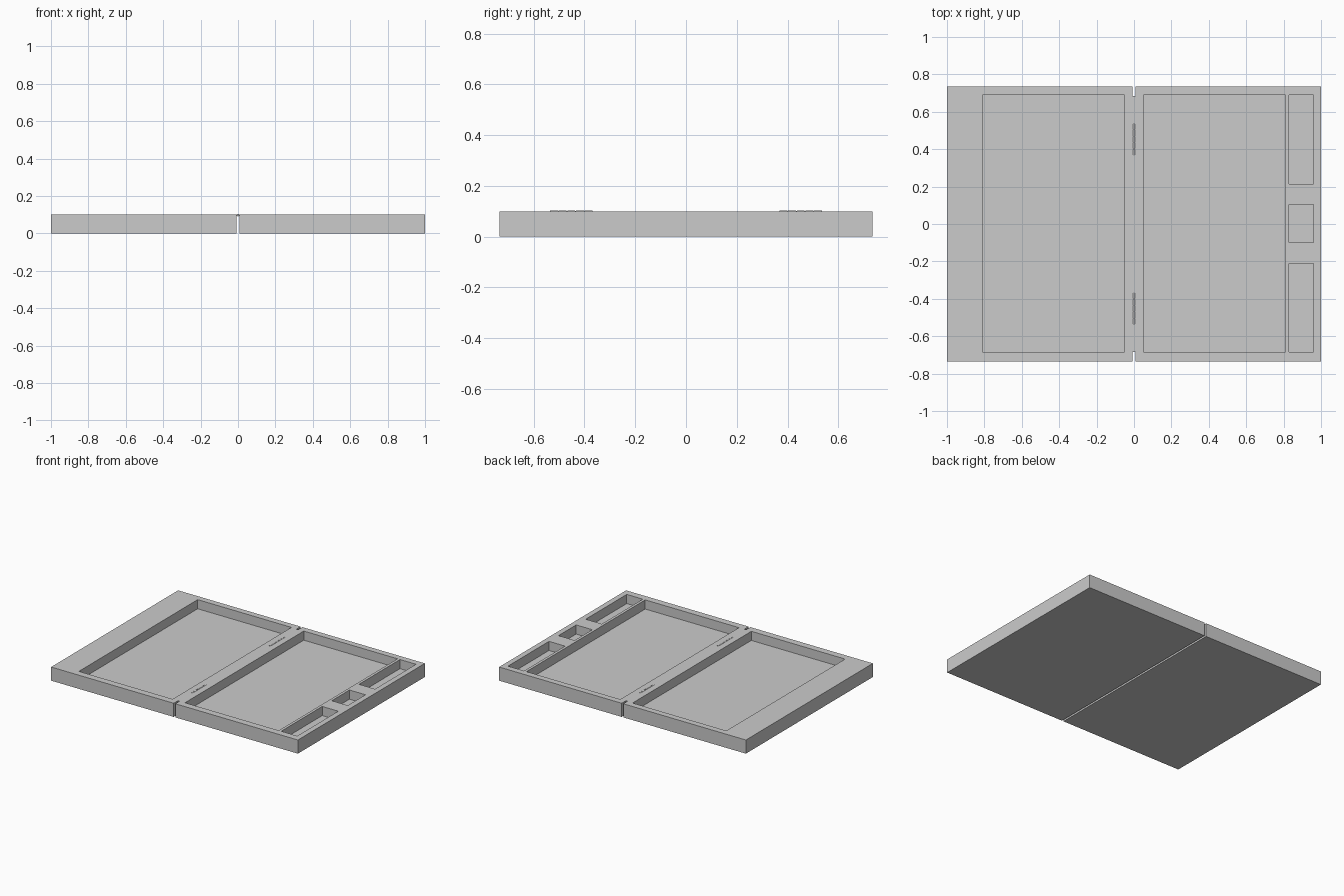
import bpy
from math import pi

if "Cube" in bpy.data.objects:
    bpy.data.objects.remove(bpy.data.objects["Cube"])

H = 0.1        # case thickness
FLOOR = 0.033  # height of the recess floors
GAP = 0.007    # half the gap between the two halves


def box(name, x0, x1, y0, y1, z0, z1):
    bpy.ops.mesh.primitive_cube_add(size=1, location=((x0 + x1) / 2, (y0 + y1) / 2, (z0 + z1) / 2))
    ob = bpy.context.object
    ob.name = name
    ob.scale = (x1 - x0, y1 - y0, z1 - z0)
    bpy.ops.object.transform_apply(location=False, rotation=False, scale=True)
    return ob


def carve(body, x0, x1, y0, y1, floor):
    cutter = box("cutter", x0, x1, y0, y1, floor, H + 0.1)
    cutter.hide_render = True
    mod = body.modifiers.new("recess", "BOOLEAN")
    mod.operation = "DIFFERENCE"
    mod.solver = "EXACT"
    mod.object = cutter
    bpy.context.view_layer.objects.active = body
    bpy.ops.object.modifier_apply(modifier=mod.name)
    bpy.data.objects.remove(cutter, do_unlink=True)


# Two halves of the folding case, each with a large playing recess
left = box("left_half", -1, -GAP, -0.735, 0.735, 0, H)
right = box("right_half", GAP, 1, -0.735, 0.735, 0, H)
carve(left, -0.81, -0.05, -0.685, 0.69, FLOOR)
carve(right, 0.05, 0.81, -0.685, 0.69, FLOOR)

# Storage trays along the right edge
for y0, y1 in ((0.215, 0.69), (-0.1, 0.105), (-0.685, -0.21)):
    carve(right, 0.83, 0.96, y0, y1, FLOOR)

# Thin strip bridging the gap, stopping short of both ends
box("spine_strip", -GAP, GAP, -0.685, 0.685, H - 0.008, H)

# Two hinges, each a row of knuckles on a slim pin
for side, yc in (("front", -0.452), ("back", 0.452)):
    for i in range(5):
        y = yc + (i - 2) * 0.034
        bpy.ops.mesh.primitive_cylinder_add(vertices=16, radius=0.006, depth=0.031,
                                            location=(0, y, H - 0.003), rotation=(pi / 2, 0, 0))
        bpy.context.object.name = f"{side}_hinge_knuckle_{i + 1}"
        bpy.ops.object.shade_smooth_by_angle()
    bpy.ops.mesh.primitive_cylinder_add(vertices=12, radius=0.004, depth=0.168,
                                        location=(0, yc, H - 0.003), rotation=(pi / 2, 0, 0))
    bpy.context.object.name = f"{side}_hinge_pin"
    bpy.ops.object.shade_smooth_by_angle()
